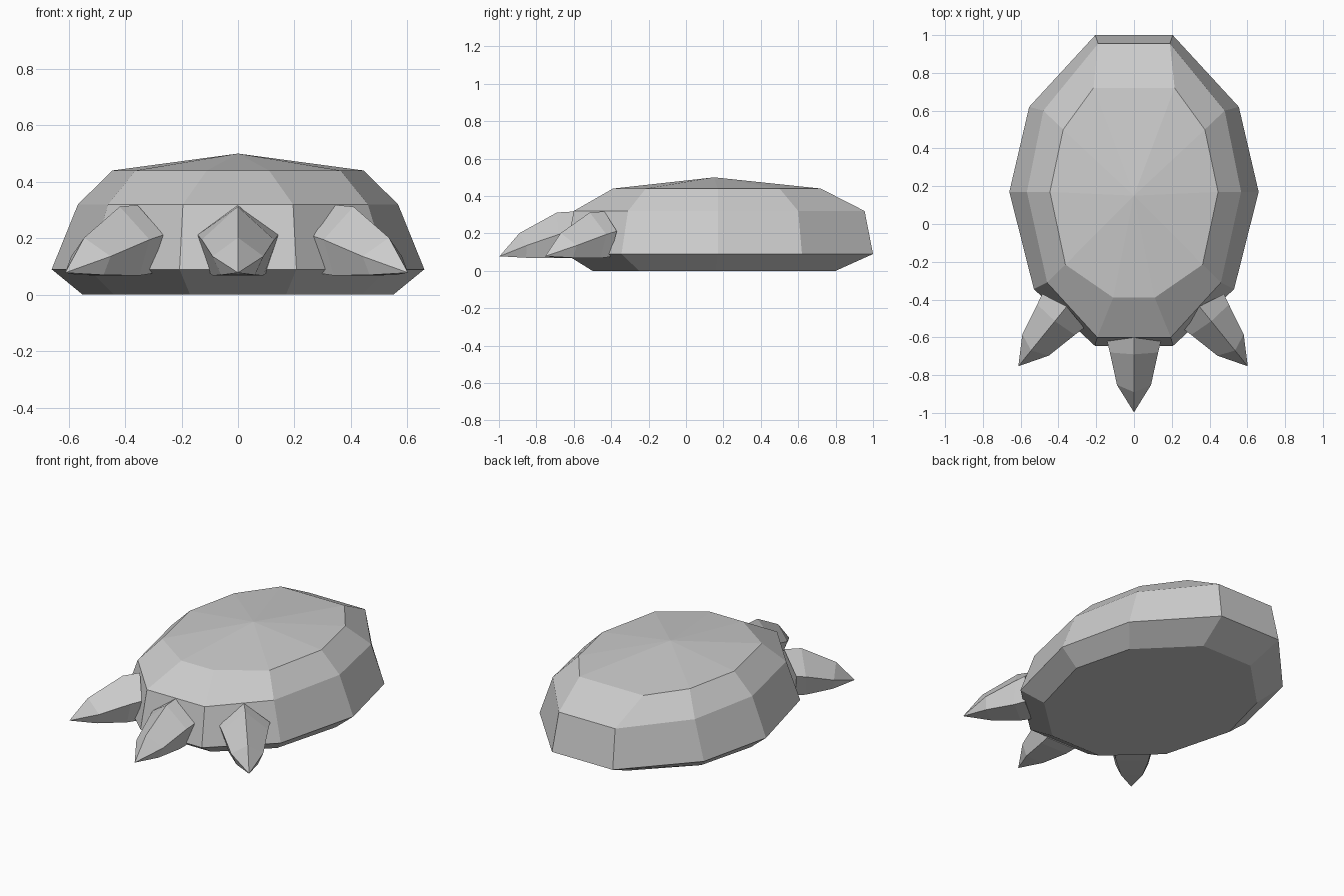
import bpy, bmesh
from math import radians
from mathutils import Matrix, Vector

if "Cube" in bpy.data.objects:
    bpy.data.objects.remove(bpy.data.objects["Cube"])


def loft(name, rings, start=None, end=None, matrix=None):
    """Skin a stack of equal-sided rings; close each end with a face or a point."""
    bm = bmesh.new()
    loops = [[bm.verts.new(p) for p in ring] for ring in rings]
    n = len(loops[0])
    for a, b in zip(loops, loops[1:]):
        for i in range(n):
            j = (i + 1) % n
            bm.faces.new((a[i], a[j], b[j], b[i]))
    for loop, point in ((loops[0], start), (loops[-1], end)):
        if point is None:
            bm.faces.new(loop)
        else:
            tip = bm.verts.new(point)
            for i in range(n):
                bm.faces.new((loop[i], loop[(i + 1) % n], tip))
    if matrix:
        bm.transform(matrix)
    bmesh.ops.recalc_face_normals(bm, faces=bm.faces)
    mesh = bpy.data.meshes.new(name)
    bm.to_mesh(mesh)
    bm.free()
    obj = bpy.data.objects.new(name, mesh)
    bpy.context.collection.objects.link(obj)
    return obj


def body_ring(z, half):
    """Mirror a half outline (back to front) into a ten-sided ring."""
    return ([(x, y, z) for x, y in half]
            + [(-x, y, z) for x, y in reversed(half)])


# Foot: ten-sided faceted dome
foot_rings = [
    body_ring(0.00, [(.17, .80), (.46, .51), (.55, .16), (.44, -.25), (.17, -.50)]),
    body_ring(0.09, [(.205, 1.0), (.555, .62), (.66, .17), (.53, -.345), (.207, -.645)]),
    body_ring(0.32, [(.19, .955), (.48, .60), (.567, .17), (.46, -.31), (.195, -.60)]),
    body_ring(0.44, [(.215, .72), (.375, .50), (.445, .17), (.363, -.215), (.11, -.39)]),
]
loft("foot", foot_rings, end=(0, .15, .50))


def claw_ring(top, side, bottom):
    """Five-sided section: a ridge point, two sides, two bottom corners."""
    (sx, sy, sz), (bx, by, bz) = side, bottom
    return [(0, *top), (sx, sy, sz), (bx, by, bz), (-bx, by, bz), (-sx, sy, sz)]


# Claws: pentagonal spikes, local origin at the root, pointing to -y
claw_rings = [
    claw_ring((.03, .318), (.143, .0, .212), (.098, -.01, .075)),
    claw_ring((-.07, .312), (.128, -.06, .195), (.09, -.07, .068)),
    claw_ring((-.27, .202), (.09, -.232, .136), (.06, -.235, .070)),
]
for name, x, y, angle in (("claw_middle", 0, -.62, 0),
                          ("claw_right", .365, -.46, 39),
                          ("claw_left", -.375, -.46, -39)):
    place = Matrix.Translation(Vector((x, y, 0))) @ Matrix.Rotation(radians(angle), 4, 'Z')
    loft(name, claw_rings, end=(0, -.377, .078), matrix=place)
